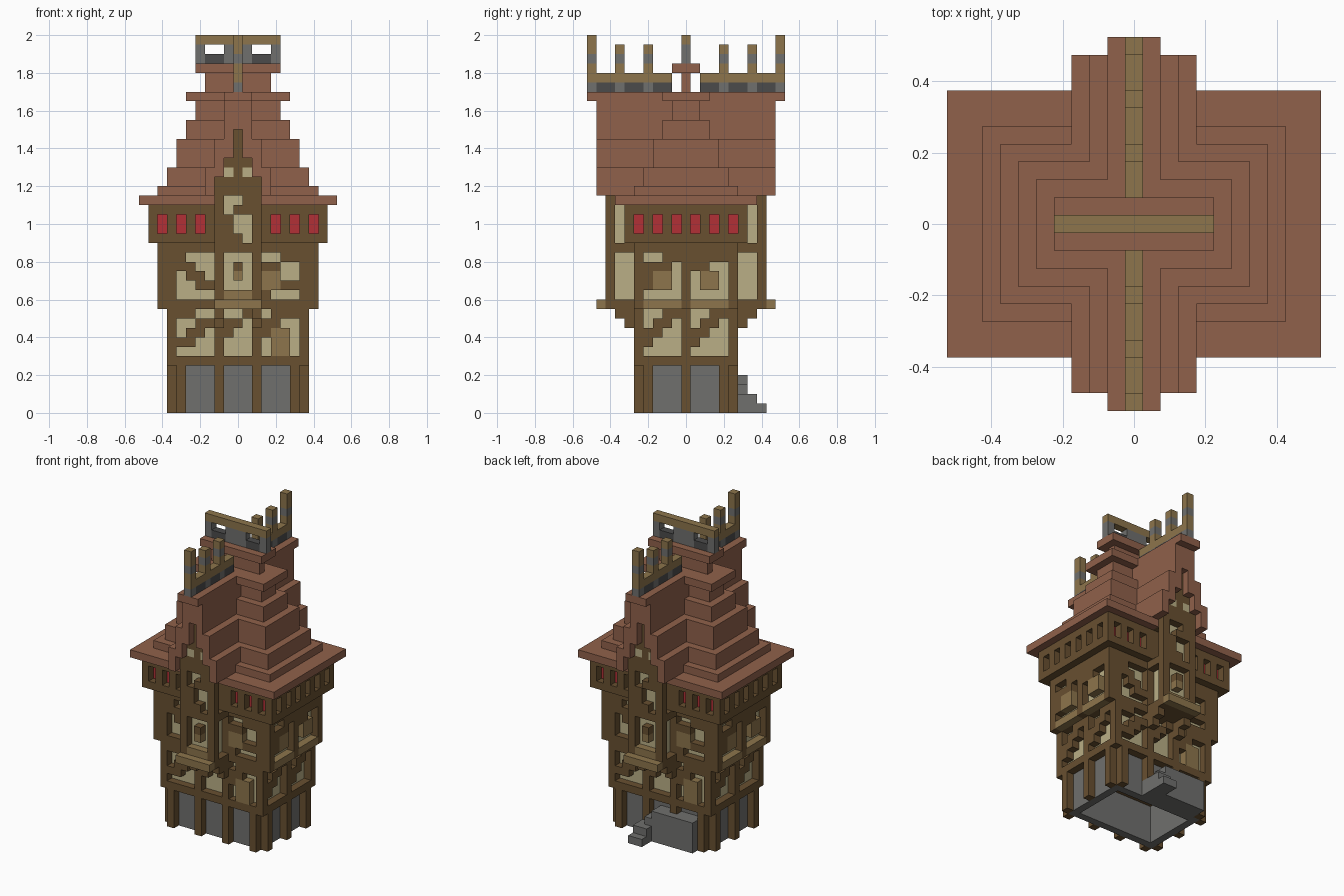
import bpy
import bmesh
from math import radians
from mathutils import Vector

if "Cube" in bpy.data.objects:
    bpy.data.objects.remove(bpy.data.objects["Cube"])

U = 0.05  # edge length of one building block

COLOURS = {
    "timber": (.138, .08, .03), "plaster": (.49, .43, .24),
    "stone": (.162, .162, .155), "dark_stone": (.07, .07, .07),
    "light_wood": (.266, .178, .072), "roof_tile": (.28, .12, .07),
    "red_glass": (.445, .03, .037),
}
mats = {}
for name, rgb in COLOURS.items():
    m = bpy.data.materials.new(name)
    m.use_nodes = True
    m.diffuse_color = (*rgb, 1)
    bsdf = m.node_tree.nodes["Principled BSDF"]
    bsdf.inputs["Base Color"].default_value = (*rgb, 1)
    bsdf.inputs["Roughness"].default_value = .9
    mats[name] = m

blocks = {}  # (i, j, k) -> (part, colour)


def fill(part, colour, xs, ys, zs):
    """Fill an inclusive range of blocks; colour None carves."""
    for i in range(xs[0], xs[1] + 1):
        for j in range(ys[0], ys[1] + 1):
            for k in range(zs[0], zs[1] + 1):
                if colour:
                    blocks[i, j, k] = (part, colour)
                else:
                    blocks.pop((i, j, k), None)


def slab(part, colour, rx, ry, zs):
    fill(part, colour, (-rx, rx), (-ry, ry), zs)


def turned(part, colour, xs, ys, zs):
    """Fill a range and its copy turned half round the vertical axis."""
    fill(part, colour, xs, ys, zs)
    fill(part, colour, (-xs[1], -xs[0]), (-ys[1], -ys[0]), zs)


def corners(part, colour, x, y, zs):
    for s in (-1, 1):
        turned(part, colour, (s * x, s * x), (y, y), zs)


def panel(part, side, plane, start, top, rows):
    """Timber lattice: # is timber, b is a light wood box, . is open."""
    for r, row in enumerate(rows.split()):
        for c, ch in enumerate(row):
            if ch == ".":
                continue
            colour = "timber" if ch == "#" else "light_wood"
            a, k = (start + c,) * 2, (top - r,) * 2
            p = (plane, plane)
            if side == "front":
                turned(part, colour, a, p, k)
            else:
                turned(part, colour, p, a, k)


# Stone base, hollow and open underneath, with timber posts
slab("base_wall", "stone", 6, 4, (0, 4))
slab("base_wall", None, 5, 3, (0, 4))
for x in (2, 6):
    corners("base_posts", "timber", x, 5, (0, 4))
for y in (0, 4):
    corners("base_posts", "timber", 7, y, (0, 4))

# First floor: plaster core inside a timber frame
slab("first_floor_frame", "timber", 7, 5, (5, 5))
slab("first_floor_wall", "plaster", 6, 4, (6, 10))
for x, y in ((7, 5), (2, 5), (7, 0)):
    corners("first_floor_frame", "timber", x, y, (6, 10))
F = "first_floor_frame"
panel(F, "front", -5, -6, 10, "##.. ..## .##. ##.. ....")
panel(F, "front", -5, -1, 10, "..# ##. #.. ... ...")
panel(F, "front", -5, 3, 10, ".### ##.. #bb. .bb. .bb.")
for start in (-4, 1):
    panel(F, "side", 7, start, 10, "..## .##. ##.. #... ....")

# Second floor, jettied out over the sides
slab("second_floor_frame", "timber", 8, 5, (11, 11))
slab("second_floor_wall", "plaster", 7, 4, (12, 16))
slab("second_floor_frame", "timber", 8, 5, (17, 17))
for x, y in ((7, 5), (8, 5), (2, 5), (8, 0)):
    corners("second_floor_frame", "timber", x, y, (12, 16))
S = "second_floor_frame"
panel(S, "front", -5, -6, 16, "#... ##.. .##. ..## ....")
panel(S, "front", -5, 3, 16, "..## ##.. bb.. bb## #...")
panel(S, "side", 8, -4, 16, "..## ###. #bb. #bb. ....")
panel(S, "side", 8, 1, 16, "#### ##.. .bb. .bb. ....")
for start in (-4, 1):
    panel("window_ledge", "side", 8, start, 11, "bbbb")

# Third floor with a row of recessed red windows
slab("third_floor_frame", "timber", 9, 6, (18, 21))
slab("window_glass", "red_glass", 8, 5, (19, 20))
for x in (4, 6, 8):
    corners("third_floor_frame", None, x, 6, (19, 20))
for y in (1, 3, 5):
    corners("third_floor_frame", None, 9, y, (19, 20))

# Main roof: stepped tiers as (half width, half depth, bottom, top)
for rx, ry, lo, hi in ((10, 7, 22, 22), (8, 5, 23, 23), (7, 4, 24, 25),
                       (6, 3, 26, 28), (5, 2, 29, 30), (4, 1, 31, 32),
                       (5, 2, 33, 33), (3, 0, 34, 35), (4, 1, 36, 36)):
    slab("main_roof", "roof_tile", rx, ry, (lo, hi))

# Cross roof running front to back
for rx, lo, hi in ((3, 23, 25), (2, 26, 28), (1, 29, 32)):
    slab("cross_roof", "roof_tile", rx, 9, (lo, hi))
slab("cross_roof", "roof_tile", 1, 10, (33, 33))

# Gabled bays on front and back
B = "bay_frame"
for s in (-1, 1):
    near, far = sorted((s * 5, s * 8))
    out = (s * 8, s * 8)
    fill("bay_wall", "plaster", (-1, 1), sorted((s * 5, s * 7)), (12, 22))
    for lo, hi in ((11, 11), (17, 17)):
        fill(B, "timber", (-2, 2), (near, far), (lo, hi))
    for rx, lo, hi in ((2, 23, 24), (1, 25, 26), (0, 27, 29)):
        fill("gable", "timber", (-rx, rx), out, (lo, hi))
        fill("cross_roof", None, (-rx, rx), (s * 9, s * 9), (lo, hi))
    for x in (-1, 1):
        fill("gable", "plaster", (x, x), out, (25, 25))
    fill("balcony", "light_wood", (-2, 2), (s * 9, s * 9), (11, 11))
    fill("balcony", "light_wood", (-1, 1), out, (12, 12))
    fill("bay_lantern", "light_wood", (0, 0), out, (14, 14))
    fill("bay_lantern", "timber", (0, 0), out, (15, 15))
corners(B, "timber", 2, 8, (12, 22))
corners(B, "timber", 2, 7, (22, 22))
corners("bay_brackets", "timber", 2, 6, (9, 10))
corners("bay_brackets", "timber", 2, 7, (10, 10))
panel(B, "front", -8, -1, 22, "..# .## #.. #.. ##.")

# Ridge rail along the cross roof, with posts
R = "cross_ridge"
for y in range(2, 11):
    post = y in (4, 7, 10)
    turned(R, "stone" if post else "dark_stone", (0, 0), (y, y), (34, 34))
    turned(R, "light_wood", (0, 0), (y, y), (35, 35))
    if post:
        turned("ridge_posts", "light_wood", (0, 0), (y, y), (36, 38))
        turned("ridge_posts", "stone", (0, 0), (y, y), (37, 37))
turned("ridge_posts", "light_wood", (0, 0), (10, 10), (39, 39))

# Ridge rail along the main roof
slab("main_ridge", "dark_stone", 4, 0, (37, 37))
for x in (0, 1, 4):
    turned("main_ridge", "stone", (x, x), (0, 0), (37, 38))
slab("main_ridge", "light_wood", 4, 0, (39, 39))

# Stone steps and landing at the back
T = "back_steps"
fill(T, "stone", (-5, 0), (5, 6), (0, 3))
fill(T, "stone", (1, 1), (5, 6), (0, 2))
fill(T, "stone", (1, 2), (5, 7), (0, 1))
fill(T, "stone", (1, 2), (8, 8), (0, 0))

# Turn the blocks into one clean mesh per part
parts = {}
for cell, (part, colour) in blocks.items():
    parts.setdefault(part, []).append((cell, colour))

for part, cells in parts.items():
    used = sorted({c for _, c in cells})
    bm = bmesh.new()
    verts = {}

    def corner(p):
        key = tuple(round(v * 2) for v in p)
        if key not in verts:
            verts[key] = bm.verts.new(Vector(p) * U)
        return verts[key]

    for cell, colour in cells:
        mid = Vector(cell) + Vector((0, 0, .5))
        for axis in range(3):
            for s in (-1, 1):
                n = Vector((0, 0, 0))
                n[axis] = s
                if tuple(int(a + b) for a, b in zip(cell, n)) in blocks:
                    continue
                u = Vector((0, 0, 0))
                u[(axis + 1) % 3] = .5
                v = n.cross(u)
                c = mid + n / 2
                ring = (c + u + v, c - u + v, c - u - v, c + u - v)
                face = bm.faces.new([corner(p) for p in ring])
                face.material_index = used.index(colour)
    bmesh.ops.dissolve_limit(bm, angle_limit=radians(1), verts=bm.verts[:],
                             edges=bm.edges[:], delimit={"MATERIAL"})
    mesh = bpy.data.meshes.new(part)
    bm.to_mesh(mesh)
    bm.free()
    for c in used:
        mesh.materials.append(mats[c])
    bpy.context.collection.objects.link(bpy.data.objects.new(part, mesh))
